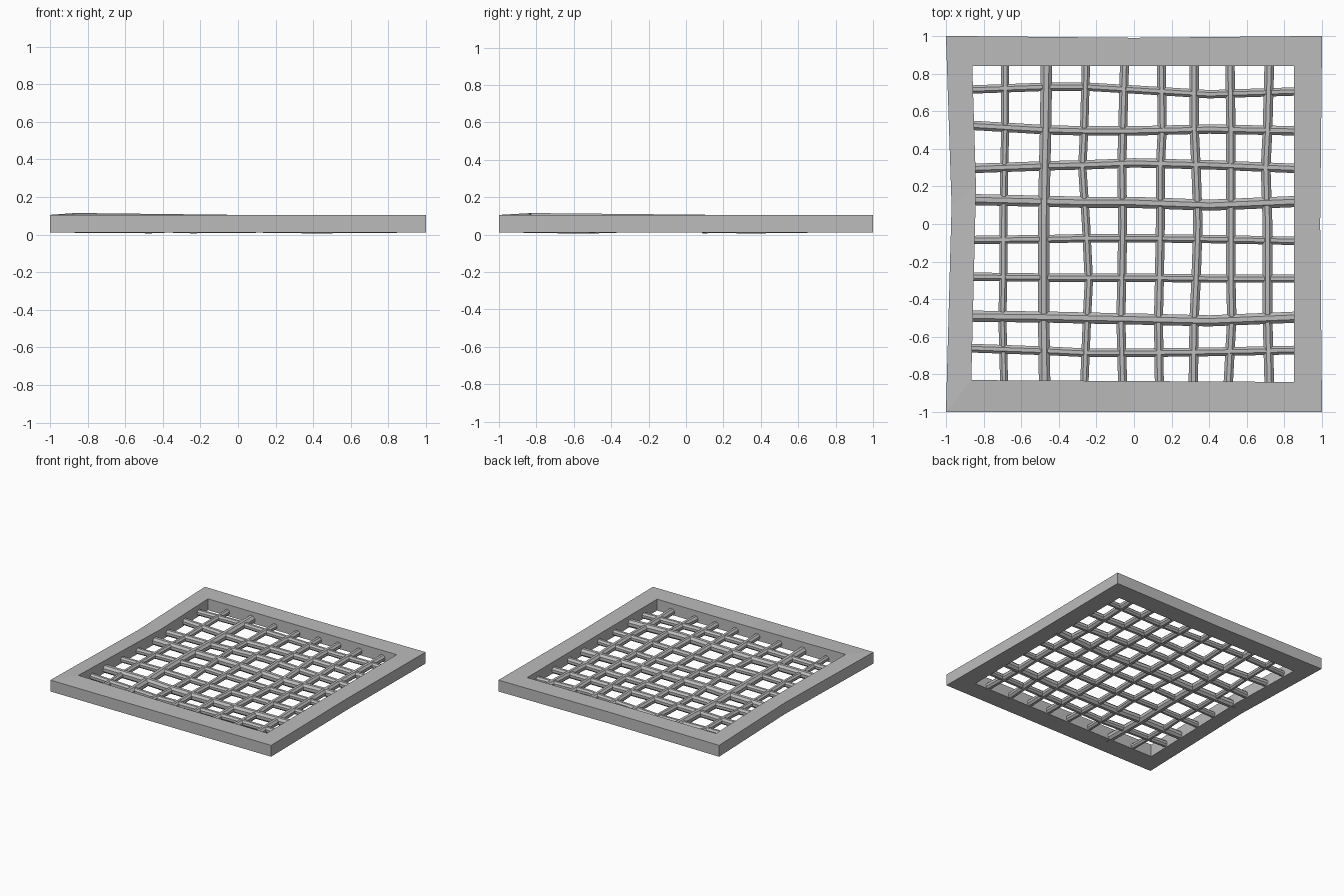
import bpy
import bmesh
import math

cube = bpy.data.objects.get("Cube")
if cube:
    bpy.data.objects.remove(cube)

iron = bpy.data.materials.new("grey_iron")
iron.use_nodes = True
colour = (0.5, 0.5, 0.5, 1)
iron.diffuse_color = colour
iron.node_tree.nodes["Principled BSDF"].inputs["Base Color"].default_value = colour


def add_object(name, bm):
    """Turn a bmesh into a named, coloured object."""
    bmesh.ops.recalc_face_normals(bm, faces=bm.faces)
    mesh = bpy.data.meshes.new(name)
    bm.to_mesh(mesh)
    bm.free()
    mesh.materials.append(iron)
    obj = bpy.data.objects.new(name, mesh)
    bpy.context.collection.objects.link(obj)
    return obj


def build_frame(outer, inner, bottom, top, raised_corner):
    """Slightly bent rectangular frame, with one inner corner lifted."""
    bm = bmesh.new()
    rings = [[bm.verts.new((x, y, z)) for x, y in loop]
             for loop, z in ((outer, bottom), (outer, top), (inner, top), (inner, bottom))]
    rings[2][raised_corner].co.z += 0.01
    count = len(outer)
    for ring, following in zip(rings, rings[1:] + rings[:1]):
        for i in range(count):
            j = (i + 1) % count
            bm.faces.new((ring[i], ring[j], following[j], following[i]))
    return add_object("frame", bm)


def build_bar(name, stations, offsets, radius, along_x, phase, sides=8):
    """Wobbly round bar swept through stations along one axis."""
    bm = bmesh.new()
    rings = []
    for i, (s, w) in enumerate(zip(stations, offsets)):
        z = 0.04 + 0.004 * math.sin(i * 1.7 + phase)
        ring = []
        for k in range(sides):
            a = math.tau * (k + 0.5) / sides
            across = w + radius * math.cos(a)
            height = z + radius * math.sin(a)
            place = (s, across, height) if along_x else (across, s, height)
            ring.append(bm.verts.new(place))
        rings.append(ring)
    for first, second in zip(rings, rings[1:]):
        for k in range(sides):
            n = (k + 1) % sides
            bm.faces.new((first[k], first[n], second[n], second[k]))
    bm.faces.new(rings[0])
    bm.faces.new(rings[-1])
    return add_object(name, bm)


# Frame: corners and edge midpoints, anticlockwise from the front right of the model
outer = [(-1, -1), (0, -1), (1, -1), (0.99, 0), (1, 1), (0, 0.99), (-1, 1), (-0.97, 0.1)]
inner = [(-0.865, -0.83), (0, -0.835), (0.85, -0.84), (0.85, 0),
         (0.85, 0.84), (0, 0.84), (-0.86, 0.84), (-0.84, 0.2)]
build_frame(outer, inner, 0.012, 0.105, 0)

# Cross bars: radius, then sideways position at each station
cross_stations = (-0.87, -0.45, -0.25, 0, 0.4, 0.87)
cross_bars = [
    (0.024, (.715, .73, .73, .715, .69, .705)),
    (0.027, (.525, .5, .495, .495, .505, .495)),
    (0.027, (.295, .31, .315, .325, .315, .295)),
    (0.032, (.13, .12, .115, .115, .1, .12)),
    (0.024, (-.085, -.08, -.075, -.075, -.08, -.09)),
    (0.024, (-.28, -.285, -.285, -.285, -.29, -.29)),
    (0.032, (-.49, -.495, -.5, -.505, -.515, -.495)),
    (0.025, (-.66, -.675, -.685, -.685, -.68, -.67)),
]

# Long bars: the same, running front to back
long_stations = (0.87, 0.5, 0.3, 0, -0.3, -0.5, -0.87)
long_bars = [
    (0.023, (-.685, -.685, -.69, -.695, -.695, -.7, -.69)),
    (0.033, (-.465, -.47, -.475, -.48, -.48, -.48, -.475)),
    (0.024, (-.255, -.265, -.275, -.255, -.24, -.25, -.265)),
    (0.026, (-.05, -.06, -.065, -.06, -.065, -.07, -.06)),
    (0.026, (.145, .15, .14, .14, .135, .13, .135)),
    (0.027, (.32, .32, .33, .34, .33, .32, .315)),
    (0.027, (.51, .515, .515, .515, .515, .52, .5)),
    (0.028, (.72, .71, .7, .71, .71, .71, .72)),
]

for label, stations, bars, along_x in (
        ("cross_bar", cross_stations, cross_bars, True),
        ("long_bar", long_stations, long_bars, False)):
    for number, (radius, offsets) in enumerate(bars, start=1):
        build_bar(f"{label}_{number}", stations, offsets, radius, along_x, number)
